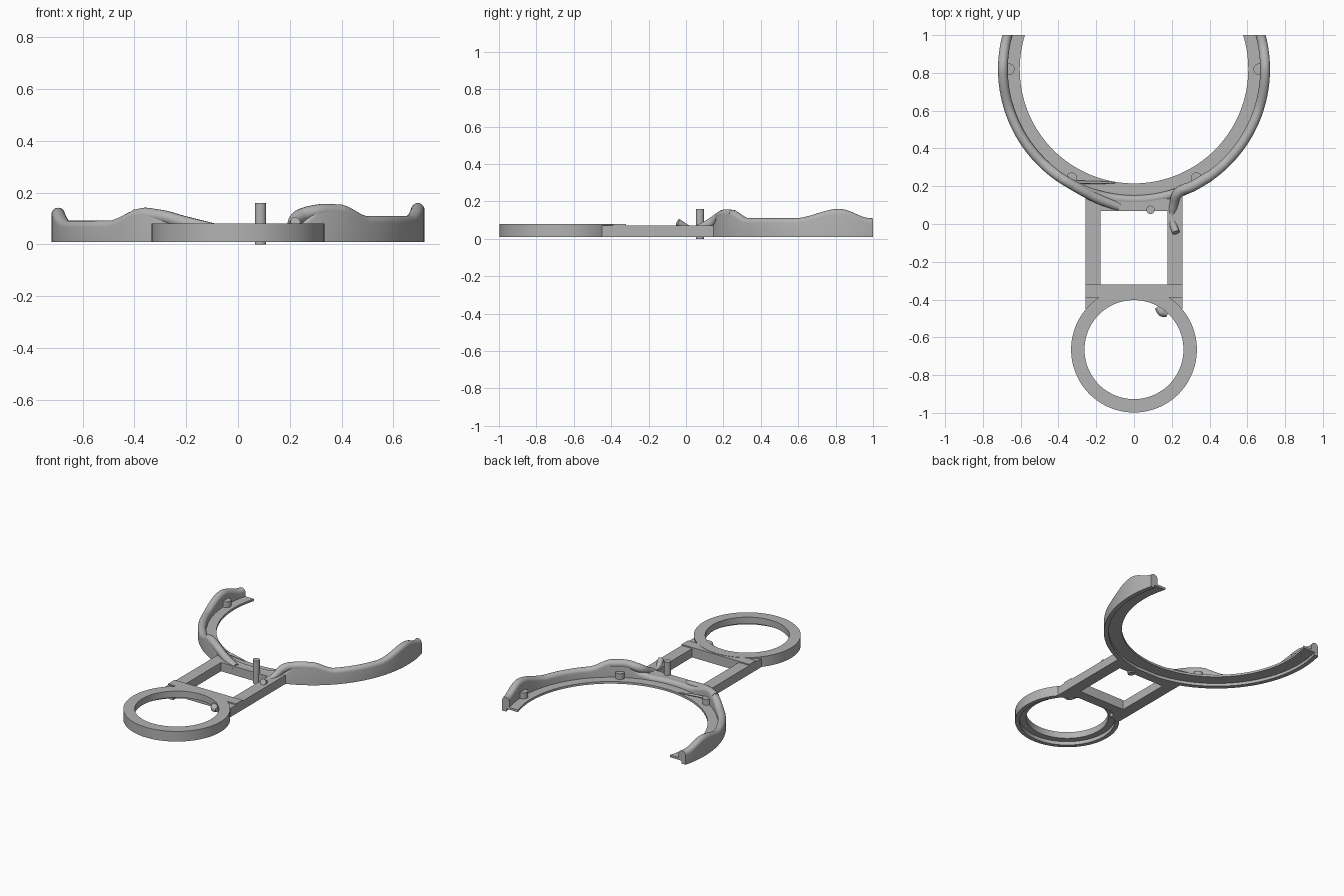
import bpy, bmesh, math
from mathutils import Vector

old = bpy.data.objects.get("Cube")
if old:
    bpy.data.objects.remove(old, do_unlink=True)

grey = bpy.data.materials.new("plain grey")
grey.use_nodes = True
grey.diffuse_color = (0.45, 0.45, 0.45, 1)
grey.node_tree.nodes["Principled BSDF"].inputs["Base Color"].default_value = (0.45, 0.45, 0.45, 1)

BIG, SMALL = Vector((0, 0.82, 0)), Vector((0, -0.665, 0))


def finish(bm, name, smooth=True):
    bmesh.ops.recalc_face_normals(bm, faces=bm.faces[:])
    mesh = bpy.data.meshes.new(name)
    bm.to_mesh(mesh)
    bm.free()
    mesh.materials.append(grey)
    obj = bpy.data.objects.new(name, mesh)
    bpy.context.collection.objects.link(obj)
    if smooth:
        bpy.ops.object.select_all(action="DESELECT")
        obj.select_set(True)
        bpy.context.view_layer.objects.active = obj
        bpy.ops.object.shade_smooth_by_angle(angle=math.radians(35))
    return obj


def sweep(name, centre, section, start, end, steps, cut_y=None):
    """Sweep a closed (radius, z) section round a centre; angle 0 points to the front."""
    bm = bmesh.new()
    full = end - start >= 360
    rows = []
    for i in range(steps if full else steps + 1):
        deg = start + (end - start) * i / steps
        a = math.radians(deg)
        rows.append([bm.verts.new(centre + Vector((r * math.sin(a), -r * math.cos(a), z)))
                     for r, z in section(deg)])
    n = len(rows[0])
    for i in range(steps):
        a, b = rows[i], rows[(i + 1) % len(rows)]
        for j in range(n):
            k = (j + 1) % n
            bm.faces.new((a[j], a[k], b[k], b[j]))
    if not full:
        bm.faces.new(rows[0])
        bm.faces.new(rows[-1])
    if cut_y is not None:
        bmesh.ops.bisect_plane(bm, geom=bm.verts[:] + bm.edges[:] + bm.faces[:],
                               plane_co=(0, cut_y, 0), plane_no=(0, 1, 0), clear_outer=True)
        bmesh.ops.holes_fill(bm, edges=[e for e in bm.edges if e.is_boundary], sides=0)
    return finish(bm, name)


def box(name, x0, x1, y0, y1, z0, z1):
    bm = bmesh.new()
    bmesh.ops.create_cube(bm, size=1)
    for v in bm.verts:
        v.co = Vector((x0 if v.co.x < 0 else x1, y0 if v.co.y < 0 else y1, z0 if v.co.z < 0 else z1))
    return finish(bm, name, False)


def post(name, x, y, radius, z0, z1):
    bm = bmesh.new()
    bmesh.ops.create_cone(bm, cap_ends=True, segments=32, radius1=radius, radius2=radius, depth=z1 - z0)
    bmesh.ops.translate(bm, vec=(x, y, (z0 + z1) / 2), verts=bm.verts)
    return finish(bm, name)


def tube(name, radius, points):
    """Rounded tube through (x, y, z, thickness factor) points."""
    curve = bpy.data.curves.new(name, "CURVE")
    curve.dimensions = "3D"
    curve.bevel_depth, curve.bevel_resolution = radius, 5
    curve.use_fill_caps = True
    spline = curve.splines.new("BEZIER")
    spline.bezier_points.add(len(points) - 1)
    for p, (x, y, z, f) in zip(spline.bezier_points, points):
        p.co, p.radius = (x, y, z), f
        p.handle_left_type = p.handle_right_type = "AUTO"
    curve.materials.append(grey)
    obj = bpy.data.objects.new(name, curve)
    bpy.context.collection.objects.link(obj)


# Wavy crest of the large ring: (angle, height)
CREST = [(-112, 0.09), (-104, 0.10), (-90, 0.142), (-70, 0.092), (-46, 0.092), (-31, 0.142), (-8, 0.072),
         (12, 0.072), (19, 0.085), (27, 0.15), (34, 0.155), (46, 0.11), (70, 0.11), (90, 0.16),
         (104, 0.11), (112, 0.10)]


def crest(deg):
    for (a, za), (b, zb) in zip(CREST, CREST[1:]):
        if a <= deg <= b:
            t = (deg - a) / (b - a)
            return za + (zb - za) * t * t * (3 - 2 * t)
    return CREST[-1][1]


def wall_section(deg):
    top, rad, mid = crest(deg), 0.026, 0.694
    arc = [(mid + rad * math.cos(math.pi * i / 10), top - rad + rad * math.sin(math.pi * i / 10))
           for i in range(11)]
    return [(0.69, 0.01), (0.72, 0.01)] + arc + [(0.668, 0.035), (0.69, 0.035)]


# Large open ring: rim wall with rounded crest, and thin inner ledge
sweep("large_ring_wall", BIG, wall_section, -110, 110, 176, 1.0)
sweep("large_ring_ledge", BIG, lambda d: [(0.605, 0.03), (0.70, 0.03), (0.70, 0.045), (0.605, 0.045)],
      -112, 112, 128, 1.0)

# Small ring with an underside rebate behind its outer lip
sweep("small_ring", SMALL, lambda d: [(0.262, 0.035), (0.305, 0.035), (0.305, 0.01), (0.333, 0.01),
                                      (0.333, 0.08), (0.262, 0.08)], 0, 360, 128)

# Bridge frame
for side, sign in (("left", 1), ("right", -1)):
    inner, outer = 0.178 * sign, 0.258 * sign
    box(side + "_rail", min(inner, outer), max(inner, outer), -0.45, 0.152, 0.01, 0.07)
    # Low posts on the ledge
    post(side + "_outer_post", 0.662 * sign, 0.82, 0.03, 0.03, 0.085)
    post(side + "_inner_post", 0.33 * sign, 0.245, 0.028, 0.03, 0.085)
box("front_crossbar", -0.258, 0.258, -0.39, -0.32, 0.01, 0.078)
box("back_crossbar", -0.258, 0.258, 0.07, 0.135, 0.01, 0.07)

# Upright pin
post("pin", 0.087, 0.075, 0.022, 0, 0.16)

# Tubes running from the crest onto the bridge
tube("right_tube", 0.026, [(-0.40, 0.252, 0.11, 1), (-0.31, 0.197, 0.11, 1),
                           (-0.2, 0.138, 0.082, 1), (-0.08, 0.09, 0.055, 0.9)])
tube("left_tube", 0.028, [(0.40, 0.253, 0.127, 1), (0.31, 0.20, 0.127, 1), (0.235, 0.165, 0.105, 1),
                          (0.21, 0.10, 0.07, 0.8), (0.2, 0.03, 0.05, 0.7), (0.222, -0.045, 0.088, 0.7)])

# Small nub inside the small ring and thin rod on the ledge
tube("ring_nub", 0.026, [(0.125, -0.437, 0.05, 0.7), (0.15, -0.465, 0.05, 1), (0.178, -0.475, 0.05, 0.7)])
tube("ledge_rod", 0.008, [(-0.33, 0.222, 0.07, 1), (-0.2, 0.22, 0.06, 1), (-0.1, 0.218, 0.045, 0.5)])
